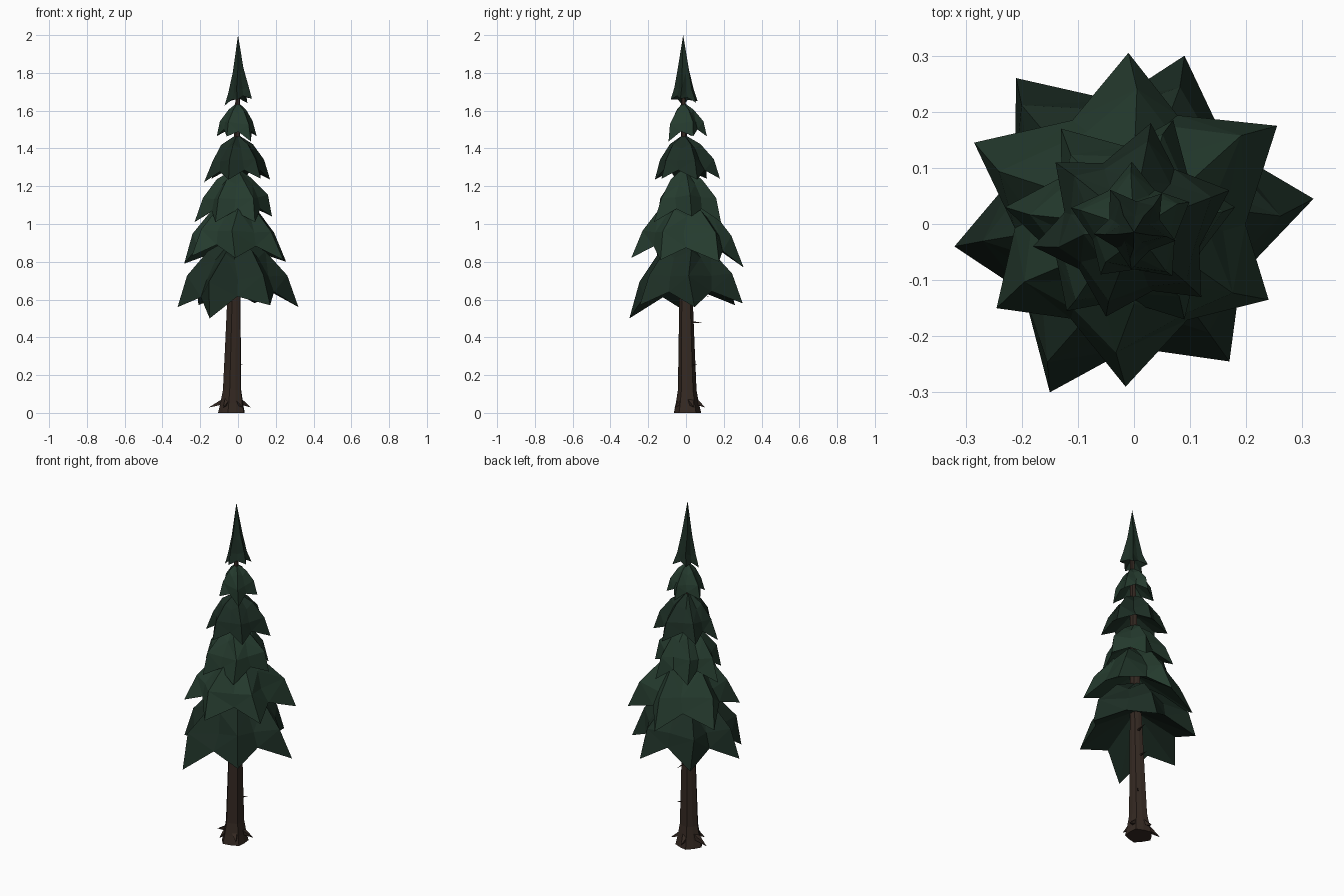
import bpy, bmesh, math, random
from mathutils import Vector

if "Cube" in bpy.data.objects:
    bpy.data.objects.remove(bpy.data.objects["Cube"])

random.seed(4)


def material(name, rgb):
    m = bpy.data.materials.new(name)
    m.diffuse_color = (*rgb, 1)
    m.use_nodes = True
    m.node_tree.nodes["Principled BSDF"].inputs["Base Color"].default_value = m.diffuse_color
    return m


DARK = material("dark_needles", (0.012, 0.027, 0.018))
LIGHT = material("light_needles", (0.018, 0.043, 0.027))
BARK = material("bark", (0.035, 0.022, 0.016))


def axis(z):
    """Centre line of the slightly leaning trunk."""
    t = min(z / 1.7, 1)
    return Vector((-0.03 + 0.03 * t, 0.008 - 0.023 * t, z))


def finish(bm, name, mat):
    bmesh.ops.recalc_face_normals(bm, faces=bm.faces)
    mesh = bpy.data.meshes.new(name)
    bm.to_mesh(mesh)
    bm.free()
    mesh.materials.append(mat)
    ob = bpy.data.objects.new(name, mesh)
    bpy.context.collection.objects.link(ob)


def bridge(bm, a, b):
    n = len(a)
    for i in range(n):
        j = (i + 1) % n
        bm.faces.new((a[i], a[j], b[j], b[i]))


def fan(bm, ring, point):
    v = bm.verts.new(point)
    for i in range(len(ring)):
        bm.faces.new((ring[i], ring[(i + 1) % len(ring)], v))


def tier(name, mat, tips, top, ridge, groove, hollow):
    """Star-shaped skirt of boughs: tips are (x, y, z); ridge and groove are
    (share of reach, share of drop) profiles running from the apex outward."""
    bm = bmesh.new()
    n = len(tips)
    lines = []
    for i, tip in enumerate(tips):
        nxt = tips[(i + 1) % n]
        a = math.atan2(tip[1], tip[0])
        b = math.atan2(nxt[1], nxt[0])
        if b < a:
            b += math.tau
        r1, r2 = math.hypot(*tip[:2]), math.hypot(*nxt[:2])
        lines.append((a, r1, tip[2], ridge))
        mid = (a + b) / 2 + random.uniform(-.08, .08)
        lines.append((mid, (r1 + r2) / 2, (tip[2] + nxt[2]) / 2, groove))
    c = axis(top)
    rings = []
    for k in range(len(ridge)):
        ring = []
        for a, r, z, prof in lines:
            fr, fz = prof[k]
            last = k == len(ridge) - 1
            jr = 1 if last else random.uniform(.92, 1.08)
            ja = 0 if last else random.uniform(-.1, .1)
            p = Vector((math.cos(a + ja), math.sin(a + ja), 0)) * r * fr * jr
            p += Vector((c.x, c.y, 0)) * (1 - fr)
            p.z = top + (z - top) * fz
            ring.append(bm.verts.new(p))
        rings.append(ring)
    fan(bm, rings[0], c)
    for a, b in zip(rings, rings[1:]):
        bridge(bm, a, b)
    # concave underside
    low = sum(t[2] for t in tips) / n
    fan(bm, rings[-1], (c.x, c.y, top + (low - top) * hollow))
    bmesh.ops.triangulate(bm, faces=bm.faces)
    finish(bm, name, mat)


def star(n, reach, z, turn):
    return [(reach * random.uniform(.92, 1.08) * math.cos(math.radians(turn) + math.tau * i / n),
             reach * random.uniform(.92, 1.08) * math.sin(math.radians(turn) + math.tau * i / n),
             z + random.uniform(-.02, .02)) for i in range(n)]


RIDGE = [(.45, .22), (.82, .56), (1, 1)]
GROOVE = [(.42, .32), (.60, .58), (.69, .80)]

# Boughs, bottom to top
tier("boughs_1", DARK, [(.32, .045, .56), (.09, .30, .58), (-.21, .26, .57), (-.32, -.04, .56),
                        (-.15, -.30, .50), (.17, -.245, .57)], .94, RIDGE, GROOVE, .46)
tier("boughs_2", LIGHT, [(.255, .175, .80), (-.01, .305, .77), (-.285, .145, .79), (-.245, -.15, .83),
                         (-.015, -.29, .82), (.24, -.135, .81)], 1.15, RIDGE, GROOVE, .46)
tier("boughs_3", LIGHT, [(.18, .03, 1.04), (.07, .185, 1.01), (-.13, .17, 1.02), (-.23, .03, 1.01),
                         (-.12, -.155, 1.01), (.09, -.17, 1.01)], 1.30, RIDGE, GROOVE, .46)
tier("boughs_4", DARK, [(.17, .06, 1.235), (.03, .18, 1.24), (-.14, .11, 1.24), (-.18, -.04, 1.22),
                        (-.05, -.165, 1.235), (.12, -.13, 1.24)], 1.475, RIDGE, GROOVE, .46)
tier("boughs_5", LIGHT, star(5, .112, 1.45, 20), 1.645, RIDGE, GROOVE, .46)
tier("crown", DARK, star(5, .076, 1.645, 50), 2.0,
     [(.40, .52), (.70, .82), (1, 1)], [(.34, .56), (.52, .84), (.62, .95)], .8)

# Trunk with fluted bark and flared foot
bm = bmesh.new()
SIDES = 10
prev = None
for z, r in [(0, .073), (.05, .062), (.12, .050), (.35, .043), (.65, .035), (1.2, .022), (1.75, .010)]:
    ring = []
    for i in range(SIDES):
        a = math.tau * i / SIDES
        rr = r * (1.04 if i % 2 else .90)
        ring.append(bm.verts.new(axis(z) + Vector((math.cos(a), math.sin(a), 0)) * rr))
    if prev:
        bridge(bm, prev, ring)
    else:
        bm.faces.new(ring)
    prev = ring
bm.faces.new(prev)
finish(bm, "trunk", BARK)


def spike(bm, base, tip, r):
    d = (Vector(tip) - Vector(base)).normalized()
    u = d.orthogonal().normalized()
    v = d.cross(u)
    ring = [bm.verts.new(Vector(base) + (u * math.cos(a) + v * math.sin(a)) * r)
            for a in (0, math.tau / 4, math.tau / 2, math.tau * 3 / 4)]
    bm.faces.new(ring)
    fan(bm, ring, tip)


# Roots around the foot
bm = bmesh.new()
for deg, reach in [(170, .128), (20, .105), (95, .095), (235, .085), (310, .09)]:
    d = Vector((math.cos(math.radians(deg)), math.sin(math.radians(deg)), 0))
    foot = axis(0)
    spike(bm, foot + d * .035 + Vector((0, 0, .065)), foot + d * reach + Vector((0, 0, .028)), .024)
finish(bm, "roots", BARK)

# Dead twigs on the bare trunk
bm = bmesh.new()
for z, tip in [(.25, (.025, .06, .255)), (.485, (-.01, .095, .475)), (.64, (.03, .13, .615))]:
    spike(bm, axis(z), tip, .009)
finish(bm, "twigs", BARK)
